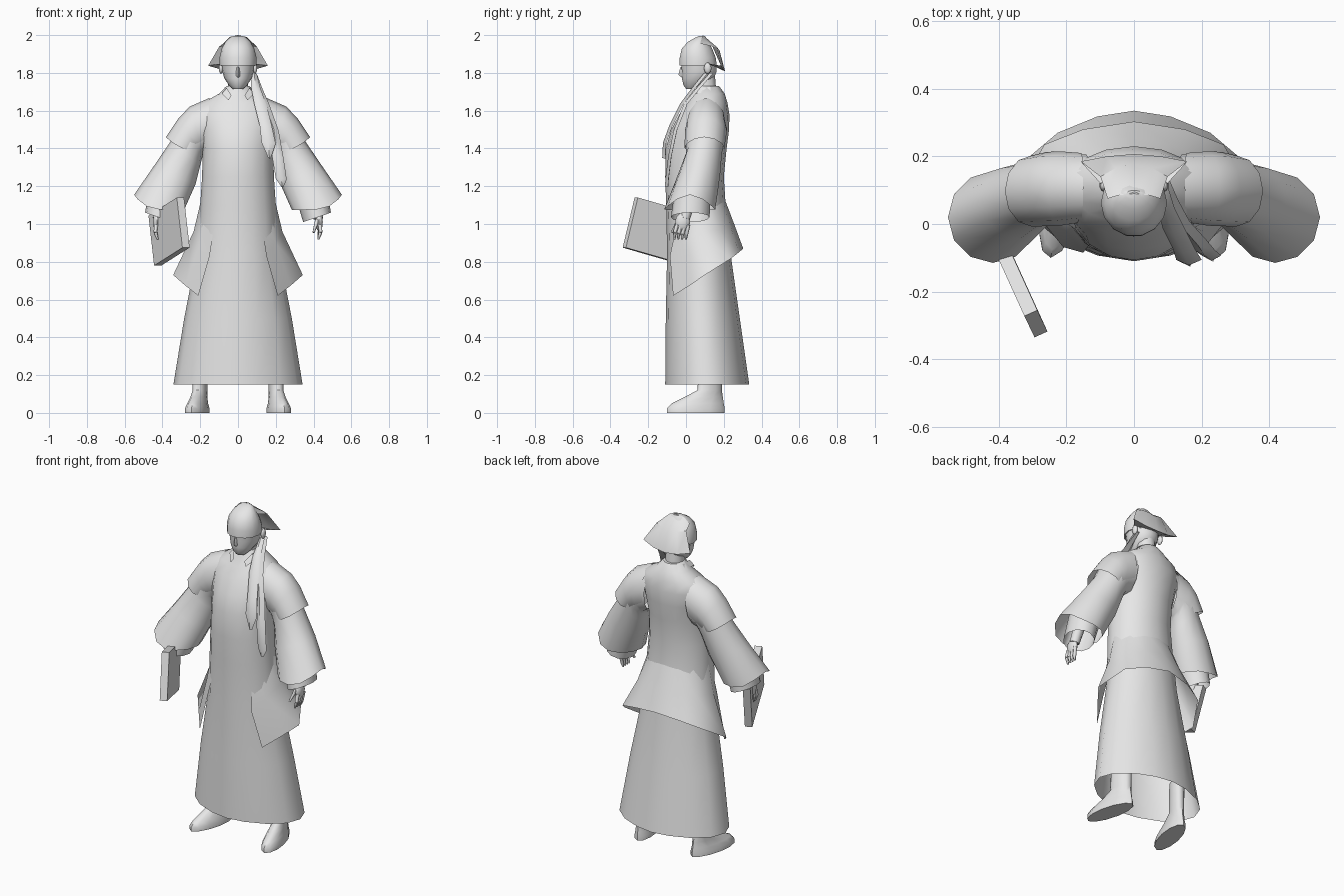
import bpy, bmesh, math
from mathutils import Vector, Matrix

grey = bpy.data.materials.new("plain_grey")
grey.diffuse_color = (0.8, 0.8, 0.8, 1)


def finish(name, bm, angle=45):
    bmesh.ops.recalc_face_normals(bm, faces=bm.faces)
    me = bpy.data.meshes.new(name)
    bm.to_mesh(me)
    bm.free()
    me.materials.append(grey)
    me.polygons.foreach_set("use_smooth", [True] * len(me.polygons))
    me.set_sharp_from_angle(angle=math.radians(angle))
    ob = bpy.data.objects.new(name, me)
    bpy.context.collection.objects.link(ob)
    return ob


def loft(name, rows, closed=True, cap_start=False, cap_end=False, angle=45):
    """Skin a list of equally long point rows."""
    bm = bmesh.new()
    vs = [[bm.verts.new(p) for p in r] for r in rows]
    n = len(rows[0])
    for a, b in zip(vs, vs[1:]):
        for i in range(n if closed else n - 1):
            j = (i + 1) % n
            bm.faces.new((a[i], a[j], b[j], b[i]))
    if cap_start:
        bm.faces.new(vs[0])
    if cap_end:
        bm.faces.new(vs[-1])
    return finish(name, bm, angle)


def level_ring(z, hw, y0, y1, n=16, cx=0, power=1.0):
    """Horizontal oval from half width and front/back limits; power > 1 pinches the sides."""
    pts = []
    for i in range(n):
        a = 2 * math.pi * i / n
        c = math.copysign(abs(math.cos(a)) ** power, math.cos(a))
        pts.append((cx + hw * c, (y0 + y1) / 2 + (y1 - y0) / 2 * math.sin(a), z))
    return pts


def arm_ring(s, ox, oz, ix, iz, y0, y1, k=1, n=12):
    """Tilted oval between an outer and an inner point; k > 1 raises only the outer tip."""
    pts = []
    for i in range(n):
        a = 2 * math.pi * i / n
        c = 0.5 + 0.5 * math.cos(a)
        pts.append((s * (ix + (ox - ix) * c), (y0 + y1) / 2 + (y1 - y0) / 2 * math.sin(a),
                    iz + (oz - iz) * c ** k))
    return pts


def rod(name, p, q, r1, r2, n=8):
    """Tapered round piece between two points."""
    p, q = Vector(p), Vector(q)
    rot = (q - p).to_track_quat('Z', 'Y').to_matrix().to_4x4()
    bm = bmesh.new()
    bmesh.ops.create_cone(bm, cap_ends=True, segments=n, radius1=r1, radius2=r2,
                          depth=(q - p).length, matrix=Matrix.Translation((p + q) / 2) @ rot)
    return finish(name, bm, 60)


def ball(name, c, size):
    bm = bmesh.new()
    bmesh.ops.create_uvsphere(bm, u_segments=10, v_segments=6, radius=1,
                              matrix=Matrix.Translation(c) @ Matrix.Diagonal((*size, 1)))
    return finish(name, bm, 60)


# Long robe with torso, open at the hem
hem = [level_ring(.15, .342, -.11, .335, power=1.2), level_ring(.5, .285, -.107, .285, power=1.12)]
loft("robe", hem + [level_ring(*r) for r in (
    (.85, .217, -.10, .235),
    (1.1, .2, -.105, .21), (1.25, .19, -.11, .2), (1.4, .187, -.107, .215),
    (1.5, .2, -.078, .228), (1.58, .215, -.035, .23), (1.64, .19, 0, .22),
    (1.69, .1, .03, .205), (1.73, .06, .045, .175))], cap_end=True)

# Jacket skirt: half the panel columns, then mirrored around the back
half = [[(.11, -.03, 1.1), (.15, -.085, .83), (.21, -.068, .62)],
        [(.16, .0, 1.14), (.2, -.02, .9), (.28, .02, .675)],
        [(.19, .06, 1.15), (.235, .07, .96), (.343, .1, .73)],
        [(.14, .14, 1.15), (.2, .18, .97), (.265, .235, .815)],
        [(.07, .185, 1.15), (.11, .235, .99), (.15, .28, .85)],
        [(0, .198, 1.15), (0, .255, 1.0), (0, .303, .87)]]
cols = half + [[(-x, y, z) for x, y, z in c] for c in half[-2::-1]]
loft("jacket_skirt", cols, closed=False, angle=60)

# Small collar edge around the neck
for s in (-1, 1):
    loft("collar", [[(s * .068, .13, 1.725), (s * .085, .13, 1.70)],
                    [(s * .06, .05, 1.72), (s * .085, .04, 1.69)],
                    [(s * .035, .012, 1.68), (s * .05, .002, 1.655)]], closed=False)

for s in (-1, 1):
    # Wide sleeve, short over-sleeve and inner cuff
    loft("sleeve", [arm_ring(s, *r) for r in (
        (.13, 1.67, .15, 1.38, .01, .205), (.25, 1.61, .18, 1.37, .0, .21),
        (.305, 1.55, .19, 1.35, .0, .205), (.355, 1.44, .2, 1.31, .0, .19),
        (.45, 1.30, .225, 1.21, -.045, .18), (.55, 1.155, .285, 1.075, -.115, .155, 5))])
    loft("over_sleeve", [arm_ring(s, *r) for r in (
        (.15, 1.668, .16, 1.39, .005, .21), (.255, 1.622, .185, 1.375, -.005, .215),
        (.315, 1.56, .2, 1.375, -.006, .213), (.382, 1.46, .22, 1.385, -.008, .203, 2))])
    loft("cuff", [arm_ring(s, *r) for r in (
        (.47, 1.2, .3, 1.16, -.06, .13), (.492, 1.06, .345, 1.01, -.08, .125))])

    # Hand with fingers and thumb
    rod("wrist", (s * .41, .03, 1.15), (s * .425, -.005, 1.03), .035, .028)
    ball("palm", (s * .43, -.018, 1.01), (.02, .04, .05))
    for k in range(4):
        y = -.047 + .02 * k
        knuckle = (s * (.437 - .002 * k), y - .012, .955 - .004 * k)
        rod("finger", (s * .435, y, .995), knuckle, .011, .010, 6)
        rod("fingertip", knuckle, (s * .425, y - .014, .918), .010, .005, 6)
    rod("thumb", (s * .42, -.04, 1.02), (s * .40, -.075, .955), .012, .006, 6)

    # Foot turned slightly outward, with ankle
    foot = []
    for z, hw, y0, y1 in ((0, .058, -.1, .205), (.025, .057, -.1, .205), (.05, .048, -.075, .2),
                          (.085, .04, -.005, .195), (.12, .038, .06, .19), (.3, .043, .075, .19)):
        foot.append([(s * (x + (.13 - y) * .2), y, z)
                     for x, y, z in level_ring(z, hw, y0, y1, 12, .2)])
    loft("foot", foot, cap_start=True)

    # Ear
    ball("ear", (s * .09, .115, 1.825), (.012, .02, .03))

# Neck, head and nose
loft("neck", [level_ring(1.62, .06, .05, .17, 10), level_ring(1.80, .05, .045, .155, 10)])
loft("head", [level_ring(*r, 14) for r in (
    (1.715, .028, .0, .06), (1.735, .048, -.015, .1), (1.77, .072, -.024, .15),
    (1.81, .084, -.024, .165), (1.86, .088, -.03, .165))], cap_start=True)
loft("nose", [[(-.008, -.022, 1.83), (0, -.03, 1.83), (.008, -.022, 1.83)],
              [(-.014, -.018, 1.785), (0, -.040, 1.79), (.014, -.018, 1.785)],
              [(-.008, -.018, 1.775), (0, -.022, 1.775), (.008, -.018, 1.775)]], cap_end=True)

# Cap with a wide flap falling behind
loft("cap", [level_ring(*r, 14) for r in (
    (1.84, .088, -.03, .16), (1.838, .097, -.038, .165), (1.88, .098, -.036, .16),
    (1.93, .086, -.024, .14), (1.965, .066, .01, .12), (1.985, .046, .045, .108),
    (1.996, .025, .072, .1))], cap_end=True)
loft("cap_flap", [
    [(-.078, .075, 1.955), (-.045, .085, 1.99), (0, .09, 2.0), (.045, .085, 1.99), (.078, .075, 1.955)],
    [(-.099, .14, 1.94), (-.055, .165, 1.935), (0, .178, 1.918), (.055, .165, 1.935), (.099, .14, 1.94)],
    [(-.158, .185, 1.838), (-.08, .2, 1.815), (0, .207, 1.808), (.08, .2, 1.815), (.158, .185, 1.838)],
    [(-.09, .11, 1.85), (-.06, .14, 1.84), (0, .155, 1.835), (.06, .14, 1.84), (.09, .11, 1.85)]],
    closed=False)

# Two ribbons hanging from the cap over the chest: left x, right x, y, z
ribbons = {
    "inner_ribbon": ((.07, .1, .1, 1.80), (.07, .12, .035, 1.72), (.085, .15, -.025, 1.64),
                     (.115, .18, -.085, 1.52), (.125, .2, -.118, 1.43), (.16, .172, -.122, 1.35)),
    "outer_ribbon": ((.08, .1, .13, 1.80), (.09, .13, .06, 1.72), (.12, .165, -.005, 1.64),
                     (.165, .215, -.06, 1.50), (.18, .24, -.09, 1.36), (.2, .258, -.105, 1.24),
                     (.228, .24, -.107, 1.2))}
for name, rows in ribbons.items():
    loft(name, [[(a, y + .012, z), ((a + b) / 2, y - .004, z), (b, y + .012, z - .005),
                 ((a + b) / 2, y + .014, z)] for a, b, y, z in rows],
         cap_start=True, cap_end=True, angle=60)

# Book held in one hand, built on its own tilted axes
wide = Vector((-.15, .33, -.095))
tall = Vector((-.03, .063, .265))
thick = wide.cross(tall).normalized() * .042
axes = Matrix((wide, tall, thick)).transposed().to_4x4()
bm = bmesh.new()
bmesh.ops.create_cube(bm, size=1, matrix=Matrix.Translation((-.365, -.13, .96)) @ axes)
finish("book", bm, 30)
